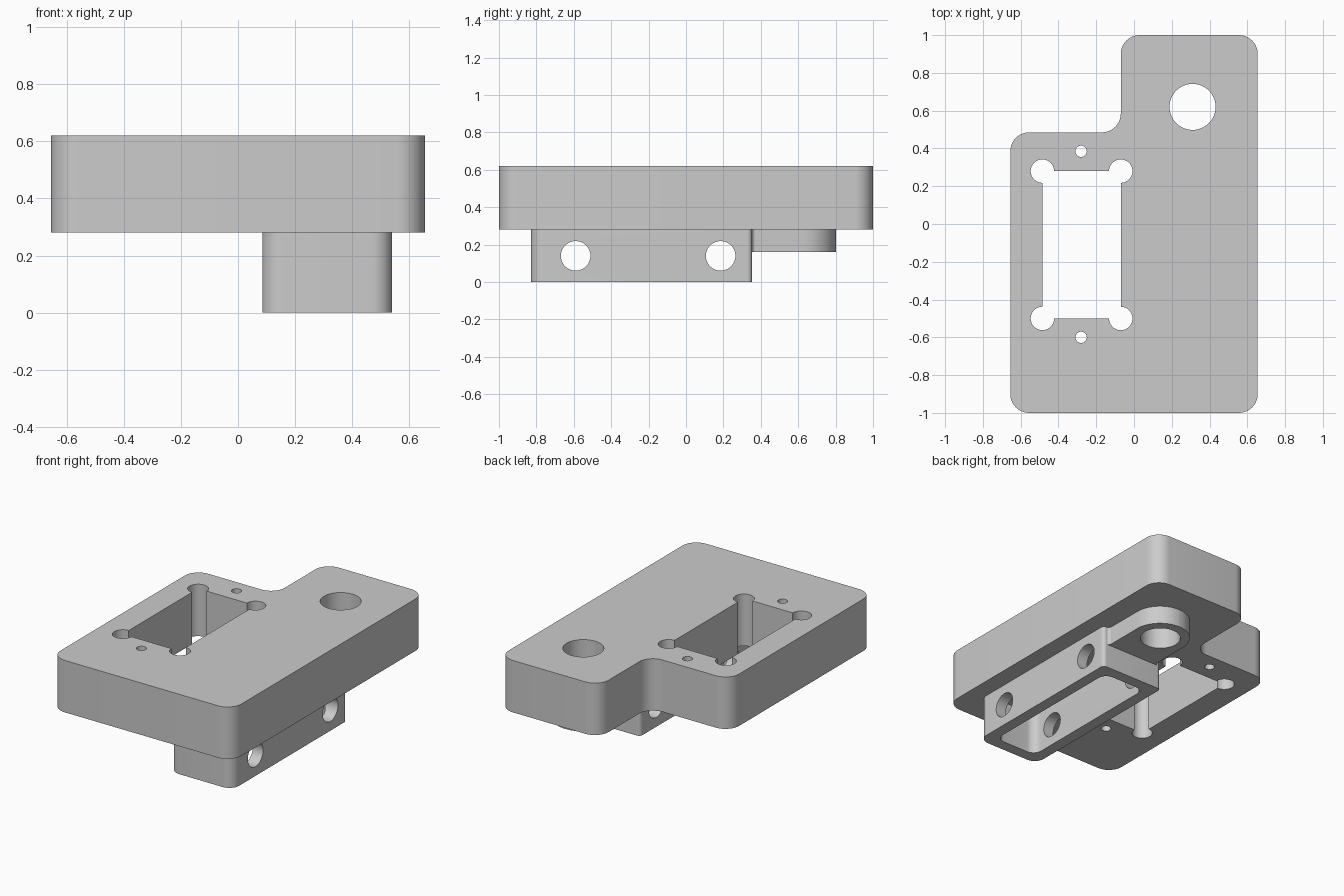
import bpy, bmesh, math
from mathutils import Matrix, Vector

if "Cube" in bpy.data.objects:
    bpy.data.objects.remove(bpy.data.objects["Cube"])


def rounded(corners, steps=10):
    """Right-angled outline; each corner is (x, y, radius)."""
    out = []
    for i, (x, y, r) in enumerate(corners):
        p = Vector((x, y))
        if r == 0:
            out.append(p)
            continue
        a = (Vector(corners[i - 1][:2]) - p).normalized()
        b = (Vector(corners[(i + 1) % len(corners)][:2]) - p).normalized()
        c = p + (a + b) * r
        for k in range(steps + 1):
            t = math.pi / 2 * k / steps
            out.append(c - b * r * math.cos(t) - a * r * math.sin(t))
    return out


def add_object(name, bm):
    bmesh.ops.recalc_face_normals(bm, faces=bm.faces)
    mesh = bpy.data.meshes.new(name)
    bm.to_mesh(mesh)
    bm.free()
    obj = bpy.data.objects.new(name, mesh)
    bpy.context.collection.objects.link(obj)
    return obj


def prism(name, outline, z0, z1):
    bm = bmesh.new()
    face = bm.faces.new([bm.verts.new((p[0], p[1], z0)) for p in outline])
    top = bmesh.ops.extrude_face_region(bm, geom=[face])["geom"]
    bmesh.ops.translate(bm, vec=(0, 0, z1 - z0),
                        verts=[v for v in top if isinstance(v, bmesh.types.BMVert)])
    return add_object(name, bm)


def cylinder(name, centre, radius, length, along_x=False):
    bm = bmesh.new()
    turn = Matrix.Rotation(math.pi / 2, 4, 'Y') if along_x else Matrix()
    bmesh.ops.create_cone(bm, cap_ends=True, segments=48, radius1=radius,
                          radius2=radius, depth=length,
                          matrix=Matrix.Translation(centre) @ turn)
    return add_object(name, bm)


def combine(target, other, operation):
    mod = target.modifiers.new(operation, 'BOOLEAN')
    mod.operation = operation
    mod.solver = 'EXACT'
    mod.object = other
    bpy.context.view_layer.objects.active = target
    bpy.ops.object.modifier_apply(modifier=mod.name)
    bpy.data.objects.remove(other, do_unlink=True)


def box(x0, x1, y0, y1, front=0, back=0):
    return rounded([(x0, y0, front), (x1, y0, front), (x1, y1, back), (x0, y1, back)])


# Stepped main plate with one inner fillet
R = 0.1
bracket = prism("mounting_bracket", rounded([
    (-0.655, -1, R), (0.655, -1, R), (0.655, 1, R),
    (-0.07, 1, R), (-0.07, 0.485, R), (-0.655, 0.485, R)]), 0.28, 0.62)

# Hanging clamp block and the round boss behind it
cx = 0.3125
combine(bracket, prism("clamp_block", box(0.085, 0.54, -0.83, 0.353, 0.07, 0.025),
                       0, 0.40), 'UNION')
half = [(0.2275, 0.30, 0), (0.2275, 0.353, 0.025), (0.182, 0.353, 0.02), (0.182, 0.802, 0.181)]
boss = [(cx + x, y, r) for x, y, r in half] + [(cx - x, y, r) for x, y, r in reversed(half)]
combine(bracket, prism("round_boss", rounded(boss), 0.16, 0.45), 'UNION')

# Slot inside the clamp block, open below
combine(bracket, prism("slot_cutter", box(0.16, 0.465, -0.755, 0.278, 0.06, 0.06),
                       -0.1, 0.28), 'DIFFERENCE')

# Rectangular window with relieved corners
combine(bracket, prism("window_cutter", box(-0.485, -0.07, -0.5, 0.28), 0.1, 0.8), 'DIFFERENCE')
holes = [(x, y, 0.062) for x in (-0.485, -0.07) for y in (-0.5, 0.28)]

# Screw holes and large shaft hole
holes += [(-0.28, 0.385, 0.03), (-0.28, -0.6, 0.03), (0.31, 0.62, 0.122)]
for x, y, r in holes:
    combine(bracket, cylinder("hole_cutter", (x, y, 0.4), r, 1), 'DIFFERENCE')

# Cross holes through the clamp block
for y in (-0.59, 0.185):
    combine(bracket, cylinder("cross_cutter", (cx, y, 0.14), 0.079, 0.8, True), 'DIFFERENCE')

bpy.ops.object.select_all(action='DESELECT')
bracket.select_set(True)
bpy.context.view_layer.objects.active = bracket
bpy.ops.object.shade_smooth_by_angle(angle=math.radians(30))
